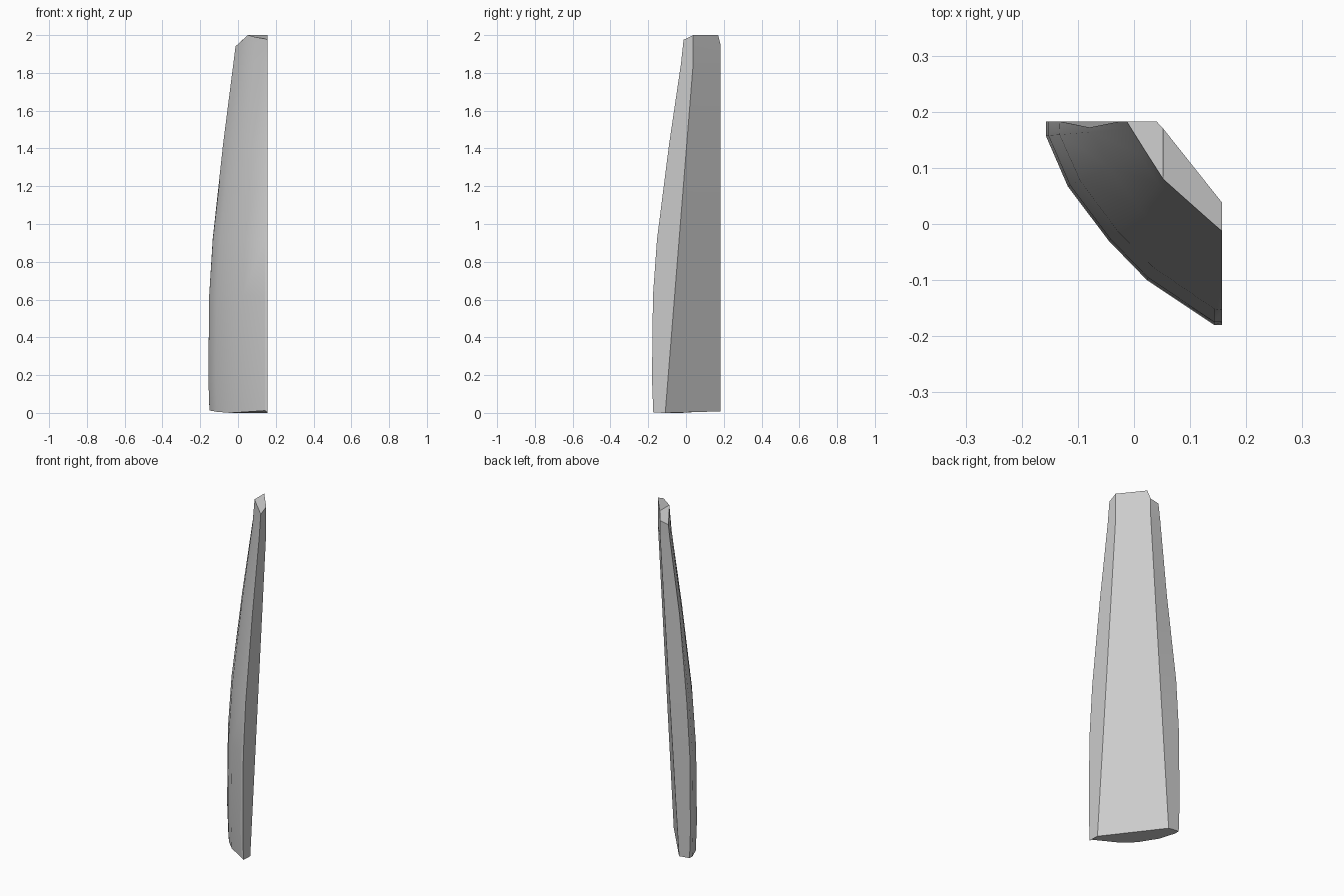
import bpy, bmesh
from mathutils import Vector

old = bpy.data.objects.get("Cube")
if old:
    bpy.data.objects.remove(old, do_unlink=True)

# Plain grey material
grey = bpy.data.materials.new("plain grey")
grey.use_nodes = True
grey.diffuse_color = (0.6, 0.6, 0.6, 1)
grey.node_tree.nodes["Principled BSDF"].inputs["Base Color"].default_value = (0.6, 0.6, 0.6, 1)

# Curved outer profile, from the back edge round to the side edge
BASE = [(-.157, .183), (-.157, .157), (-.118, .067), (-.045, -.03),
        (.023, -.10), (.143, -.18), (.157, -.18)]
TIP = [(-.013, .183), (-.005, .17), (.02, .13), (.052, .08),
       (.09, .046), (.143, -.001), (.157, -.013)]
BASE_Z = [.015, .013, .006, 0, .004, .012, .002]
TIP_Z = [1.94, 1.948, 1.97, 2.0, 1.99, 1.98, 1.975]
# Height and how far the profile has moved from base to tip
LEVELS = [(0, .04), (.18, 0), (.62, .03), (.92, .16), (1.42, .54), (1.85, .92), (2, 1)]

bm = bmesh.new()
rings = []
for level, (z, t) in enumerate(LEVELS):
    first, last = level == 0, level == len(LEVELS) - 1
    ring = []
    for i, (a, b) in enumerate(zip(BASE, TIP)):
        p = Vector(a).lerp(Vector(b), t)
        height = BASE_Z[i] if first else TIP_Z[i] if last else z
        if i == 0 and z == 1.42:
            p.y -= .011
        ring.append(bm.verts.new((p.x, p.y, height)))
    # Flat inner face leans forward towards the base
    k = min(z / 1.85, 1)
    ring.append(bm.verts.new((.157, -.11 + .148 * k, z)))
    ring.append(bm.verts.new((-.083 + .123 * k, .183, 1.95 if last else .008 if first else z)))
    rings.append(ring)

# Walls
for low, high in zip(rings, rings[1:]):
    for i in range(len(low)):
        j = (i + 1) % len(low)
        bm.faces.new((low[i], low[j], high[j], high[i]))

# Underside and chamfered tip
bm.faces.new(rings[0][::-1])
top = rings[-1]
crown = bm.verts.new((.052, .17, 2))
bm.faces.new(top[3:8] + [crown])
bm.faces.new(top[:4] + [crown, top[8]])
bm.faces.new((top[7], top[8], crown))
bmesh.ops.recalc_face_normals(bm, faces=bm.faces[:])

mesh = bpy.data.meshes.new("tapered_shard")
bm.to_mesh(mesh)
bm.free()
mesh.materials.append(grey)
shard = bpy.data.objects.new("tapered_shard", mesh)
bpy.context.collection.objects.link(shard)
bpy.context.view_layer.objects.active = shard
shard.select_set(True)
bpy.ops.object.shade_smooth_by_angle(angle=.5)
